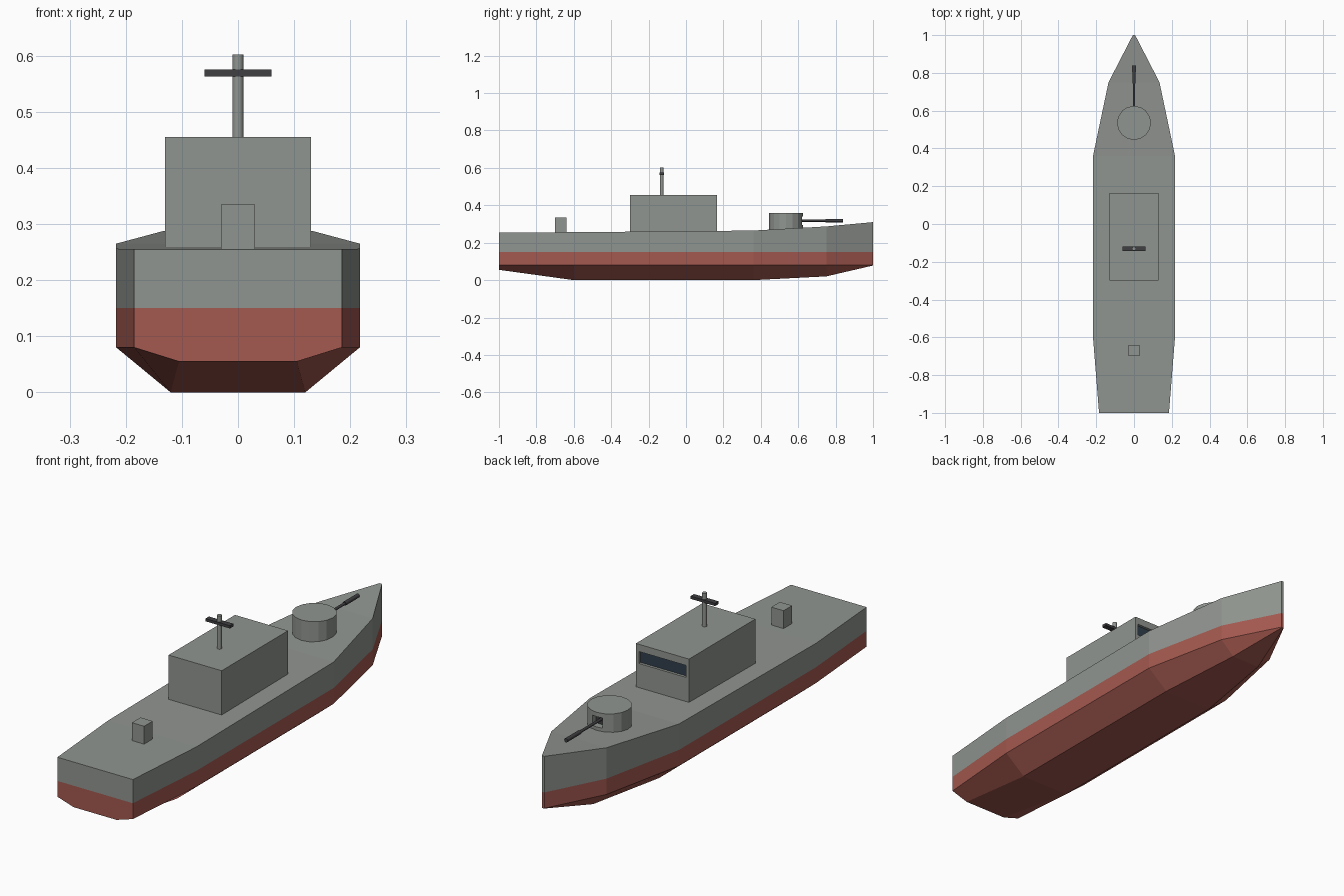
import bpy, bmesh, math
from mathutils import Matrix

if "Cube" in bpy.data.objects:
    bpy.data.objects.remove(bpy.data.objects["Cube"])


def material(name, rgb):
    m = bpy.data.materials.new(name)
    m.diffuse_color = (*rgb, 1)
    m.use_nodes = True
    m.node_tree.nodes["Principled BSDF"].inputs["Base Color"].default_value = m.diffuse_color
    return m


GREY = material("hull_grey", (0.28, 0.30, 0.28))
RED = material("antifouling_red", (0.37, 0.10, 0.08))
DARK = material("dark_metal", (0.05, 0.05, 0.055))
GLASS = material("dark_glass", (0.03, 0.05, 0.07))


def finish(name, bm, *mats):
    me = bpy.data.meshes.new(name)
    bmesh.ops.recalc_face_normals(bm, faces=bm.faces)
    bm.to_mesh(me)
    bm.free()
    for m in mats:
        me.materials.append(m)
    ob = bpy.data.objects.new(name, me)
    bpy.context.collection.objects.link(ob)
    return ob


def box(name, x, y, z, mat):
    bm = bmesh.new()
    size = [b - a for a, b in (x, y, z)]
    mid = [(a + b) / 2 for a, b in (x, y, z)]
    bmesh.ops.create_cube(bm, size=1, matrix=Matrix.Translation(mid) @ Matrix.Diagonal((*size, 1)))
    return finish(name, bm, mat)


def cylinder(name, radius, start, length, sides, mat, along_y=False, smooth=False):
    bm = bmesh.new()
    turn = Matrix.Rotation(-math.pi / 2, 4, 'X') if along_y else Matrix()
    bmesh.ops.create_cone(bm, cap_ends=True, segments=sides, radius1=radius, radius2=radius, depth=length,
                          matrix=Matrix.Translation(start) @ turn @ Matrix.Translation((0, 0, length / 2)))
    for f in bm.faces:
        f.smooth = smooth and len(f.verts) == 4
    return finish(name, bm, mat)


def cut(ob, cutter):
    cutter.hide_render = True
    cutter.display_type = 'WIRE'
    mod = ob.modifiers.new("recess", 'BOOLEAN')
    mod.operation = 'DIFFERENCE'
    mod.solver = 'EXACT'
    mod.object = cutter


# Hull: y, side half width, deck height, bottom half width, bottom height
CHINE, WATER = 0.08, 0.15
stations = [(-1.0, 0.185, 0.255, 0.105, 0.055),
            (-0.6, 0.217, 0.256, 0.12, 0.0),
            (0.36, 0.217, 0.265, 0.12, 0.0),
            (0.75, 0.135, 0.287, 0.07, 0.02),
            (1.0, 0.006, 0.31, 0.004, 0.078)]
bm = bmesh.new()
rings = []
for y, w, deck, bw, bz in stations:
    half = [(bw, bz), (w, CHINE), (w, WATER), (w, deck)]
    ring = half + [(-x, z) for x, z in reversed(half)]
    rings.append([bm.verts.new((x, y, z)) for x, z in ring])
for a, b in zip(rings, rings[1:]):
    for i in range(8):
        j = (i + 1) % 8
        bm.faces.new((a[i], a[j], b[j], b[i]))
for r in (rings[0], rings[-1]):
    bm.faces.new((r[0], r[1], r[2], r[5], r[6], r[7]))
    bm.faces.new((r[2], r[3], r[4], r[5]))
for f in bm.faces:
    f.material_index = int(max(v.co.z for v in f.verts) < WATER + 0.001)
finish("hull", bm, GREY, RED)

# Deckhouse with recessed bridge window
house = box("deckhouse", (-0.13, 0.13), (-0.3, 0.165), (0.25, 0.455), GREY)
cut(house, box("window_cutter", (-0.115, 0.115), (0.15, 0.19), (0.37, 0.423), GLASS))
box("bridge_window", (-0.115, 0.115), (0.145, 0.153), (0.37, 0.423), GLASS)

# Mast and radar bar
cylinder("mast", 0.01, (0, -0.13, 0.45), 0.152, 16, GREY, smooth=True)
box("radar_bar", (-0.06, 0.06), (-0.142, -0.118), (0.563, 0.575), DARK)

# Gun turret with gun slot
turret = cylinder("turret", 0.09, (0, 0.535, 0.255), 0.105, 16, GREY)
cut(turret, box("slot_cutter", (-0.025, 0.025), (0.59, 0.66), (0.295, 0.34), DARK))
box("slot_back", (-0.025, 0.025), (0.585, 0.593), (0.295, 0.34), DARK)

# Gun barrel with thicker muzzle section
cylinder("gun_barrel", 0.006, (0, 0.58, 0.318), 0.18, 12, DARK, along_y=True, smooth=True)
cylinder("gun_muzzle", 0.009, (0, 0.745, 0.318), 0.095, 12, DARK, along_y=True, smooth=True)

# Aft deck locker
box("aft_locker", (-0.03, 0.03), (-0.7, -0.64), (0.25, 0.335), GREY)
